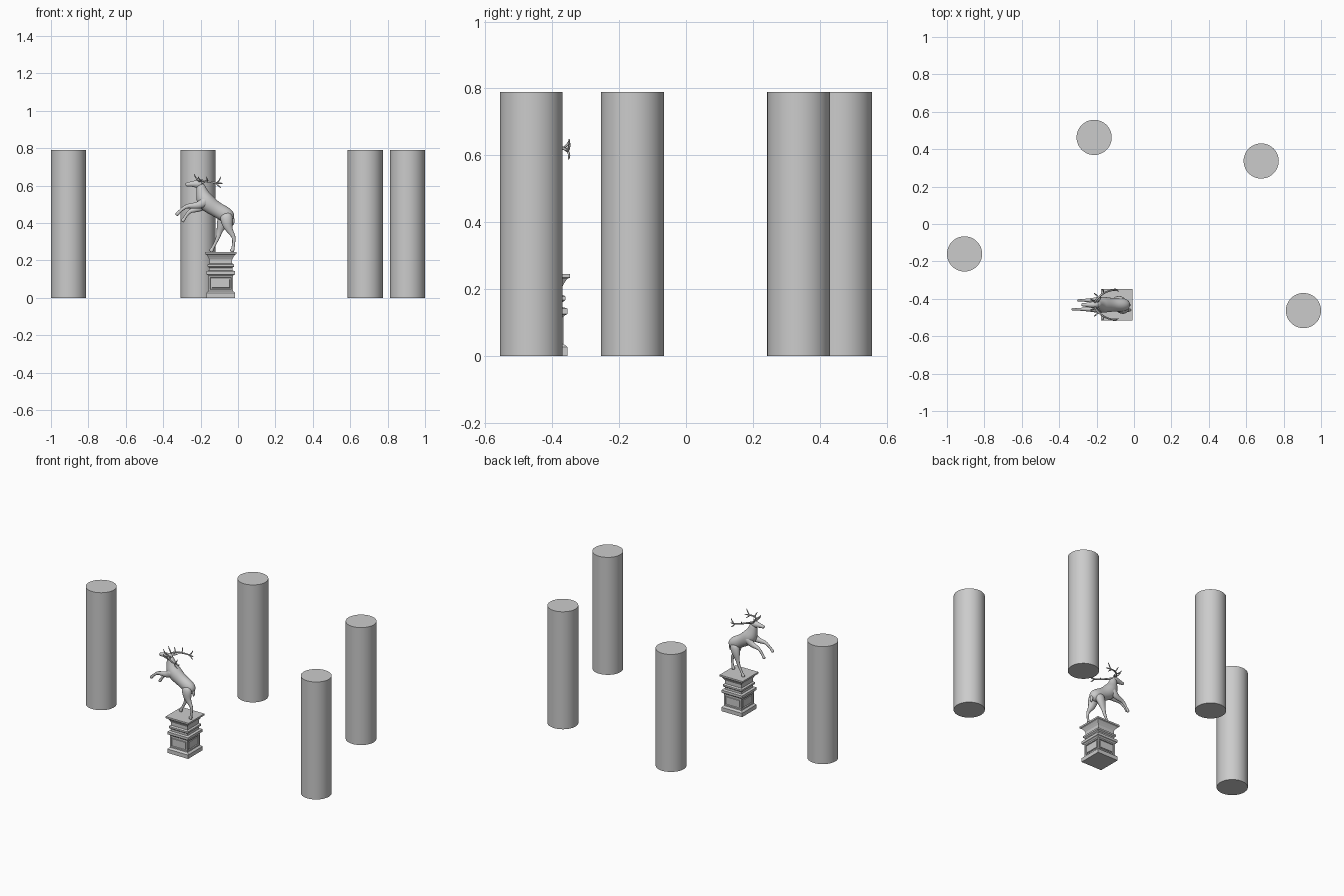
import bpy, bmesh, math
from mathutils import Vector

CX, CY = -0.092, -0.432   # statue centre


def finish(bm, name, smooth=None, subsurf=0):
    bmesh.ops.recalc_face_normals(bm, faces=bm.faces[:])
    mesh = bpy.data.meshes.new(name)
    bm.to_mesh(mesh)
    bm.free()
    ob = bpy.data.objects.new(name, mesh)
    bpy.context.collection.objects.link(ob)
    if subsurf:
        ob.modifiers.new("smooth", 'SUBSURF').levels = subsurf
    if smooth:
        bpy.ops.object.select_all(action='DESELECT')
        ob.select_set(True)
        bpy.context.view_layer.objects.active = ob
        bpy.ops.object.shade_smooth_by_angle(angle=math.radians(smooth))
    return ob


def tube(name, pts, flat=1.0, sides=8):
    """Organic limb: pts are (x, y offset, z, radius); flat scales the width in y."""
    bm = bmesh.new()
    P = [Vector((p[0], CY + p[1], p[2])) for p in pts]
    rings = []
    for i, p in enumerate(P):
        t = (P[min(i + 1, len(P) - 1)] - P[max(i - 1, 0)]).normalized()
        side = Vector((0, 1, 0))
        side = (side - t * side.dot(t)).normalized()
        up = t.cross(side)
        r = pts[i][3] * 1.08
        ring = []
        for k in range(sides):
            a = 2 * math.pi * k / sides
            ring.append(bm.verts.new(p + side * (r * flat * math.cos(a)) + up * (r * math.sin(a))))
        rings.append(ring)
    for a, b in zip(rings, rings[1:]):
        for k in range(sides):
            bm.faces.new((a[k], a[(k + 1) % sides], b[(k + 1) % sides], b[k]))
    bm.faces.new(rings[0])
    bm.faces.new(rings[-1])
    return finish(bm, name, smooth=60, subsurf=1 if sides < 8 else 2)


# Pillars: two stacked drums each
def drum(name, x, y, z, h, r=0.094):
    bm = bmesh.new()
    bmesh.ops.create_cone(bm, cap_ends=True, segments=48, radius1=r, radius2=r, depth=h)
    bmesh.ops.translate(bm, verts=bm.verts, vec=(x, y, z + h / 2))
    finish(bm, name, smooth=30)


for i, (x, y) in enumerate([(-0.906, -0.16), (-0.213, 0.463), (0.68, 0.337), (0.906, -0.463)]):
    drum(f"pillar_lower_{i}", x, y, 0, 0.395)
    drum(f"pillar_upper_{i}", x, y, 0.395, 0.395)

# Pedestal: square moulding profile (half width, height)
profile = [(0.077, 0), (0.077, 0.026), (0.071, 0.032), (0.065, 0.036), (0.065, 0.116),
           (0.070, 0.122), (0.077, 0.125), (0.077, 0.142), (0.062, 0.146), (0.062, 0.160),
           (0.071, 0.167), (0.071, 0.178), (0.061, 0.184), (0.061, 0.205), (0.068, 0.218),
           (0.076, 0.230), (0.085, 0.234), (0.085, 0.245)]
bm = bmesh.new()
rings = [[bm.verts.new((CX + sx * h, CY + sy * h, z))
          for sx, sy in ((-1, -1), (1, -1), (1, 1), (-1, 1))] for h, z in profile]
panels = []
for j, (a, b) in enumerate(zip(rings, rings[1:])):
    for k in range(4):
        f = bm.faces.new((a[k], a[(k + 1) % 4], b[(k + 1) % 4], b[k]))
        if j == 3:
            panels.append(f)
bm.faces.new(rings[0][::-1])
bm.faces.new(rings[-1])
bm.normal_update()
# Framed panels on all four sides
for f in panels:
    for thick, depth in ((0.012, 0), (0.003, -0.006), (0.009, 0), (0.002, 0.004)):
        bmesh.ops.inset_individual(bm, faces=[f], thickness=thick, depth=depth)
finish(bm, "pedestal")

# Stag torso, neck and head
tube("stag_body", [(-0.030, 0, 0.415, 0.018), (-0.046, 0, 0.432, 0.038), (-0.075, 0, 0.450, 0.043),
                   (-0.115, 0, 0.472, 0.040), (-0.155, 0, 0.498, 0.048), (-0.180, 0, 0.525, 0.048),
                   (-0.190, 0, 0.555, 0.036), (-0.197, 0, 0.583, 0.027), (-0.203, 0, 0.612, 0.020)], 0.9)
tube("stag_head", [(-0.186, 0, 0.603, 0.014), (-0.205, 0, 0.608, 0.023), (-0.228, 0, 0.609, 0.020),
                   (-0.253, 0, 0.608, 0.013), (-0.272, 0, 0.606, 0.011), (-0.282, 0, 0.605, 0.008)], 0.85)
tube("stag_tail", [(-0.035, 0, 0.435, 0.008), (-0.026, 0, 0.415, 0.012), (-0.028, 0, 0.385, 0.004)])

# Hind legs: one planted back, one stepping forward
tube("hind_leg_back", [(-0.068, -0.018, 0.455, 0.030), (-0.060, -0.024, 0.420, 0.036),
                       (-0.056, -0.027, 0.382, 0.026), (-0.040, -0.028, 0.352, 0.015),
                       (-0.022, -0.028, 0.327, 0.011), (-0.022, -0.028, 0.300, 0.008),
                       (-0.026, -0.028, 0.268, 0.008), (-0.030, -0.028, 0.256, 0.011),
                       (-0.034, -0.028, 0.245, 0.013)], 0.75)
tube("hind_leg_front", [(-0.072, 0.018, 0.450, 0.030), (-0.078, 0.024, 0.415, 0.034),
                        (-0.092, 0.027, 0.378, 0.024), (-0.100, 0.028, 0.350, 0.014),
                        (-0.107, 0.028, 0.322, 0.011), (-0.120, 0.028, 0.295, 0.008),
                        (-0.135, 0.028, 0.267, 0.008), (-0.141, 0.028, 0.256, 0.011),
                        (-0.147, 0.028, 0.245, 0.012)], 0.75)

# Raised forelegs, the second slightly lower
for name, s, path in [
    ("foreleg_high", -1, [(-0.165, 0.53, 0.026), (-0.190, 0.502, 0.026), (-0.220, 0.492, 0.018),
                          (-0.268, 0.492, 0.012), (-0.285, 0.484, 0.010), (-0.312, 0.463, 0.007),
                          (-0.320, 0.453, 0.010), (-0.331, 0.440, 0.010)]),
    ("foreleg_low", 1, [(-0.165, 0.52, 0.026), (-0.188, 0.490, 0.025), (-0.215, 0.474, 0.017),
                        (-0.250, 0.467, 0.012), (-0.265, 0.456, 0.010), (-0.284, 0.430, 0.007),
                        (-0.290, 0.419, 0.010), (-0.300, 0.405, 0.010)])]:
    tube(name, [(x, s * 0.024, z, r) for x, z, r in path], 0.8)

# Ears and antlers, mirrored left and right
for s, tag in ((-1, "right"), (1, "left")):
    tube(f"ear_{tag}", [(-0.196, s * 0.012, 0.616, 0.006), (-0.186, s * 0.026, 0.618, 0.009),
                        (-0.172, s * 0.042, 0.618, 0.002)], 0.6, 6)
    branches = [
        [(-0.212, 0.008, 0.622, 0.007), (-0.200, 0.030, 0.628, 0.006), (-0.172, 0.058, 0.624, 0.006),
         (-0.135, 0.076, 0.617, 0.005), (-0.100, 0.080, 0.612, 0.005), (-0.078, 0.072, 0.612, 0.002)],
        [(-0.208, 0.018, 0.624, 0.005), (-0.226, 0.028, 0.640, 0.005), (-0.236, 0.026, 0.664, 0.002)],
        [(-0.190, 0.042, 0.625, 0.005), (-0.208, 0.058, 0.632, 0.004), (-0.214, 0.062, 0.650, 0.002)],
        [(-0.162, 0.064, 0.621, 0.005), (-0.164, 0.080, 0.632, 0.004), (-0.172, 0.084, 0.650, 0.002)],
        [(-0.115, 0.079, 0.613, 0.005), (-0.098, 0.084, 0.628, 0.004), (-0.090, 0.082, 0.652, 0.002)],
        [(-0.118, 0.079, 0.613, 0.005), (-0.106, 0.084, 0.600, 0.004), (-0.088, 0.080, 0.586, 0.002)]]
    for i, b in enumerate(branches):
        tube(f"antler_{tag}_{i}", [(x, s * y, z, r) for x, y, z, r in b], 1.0, 6)
